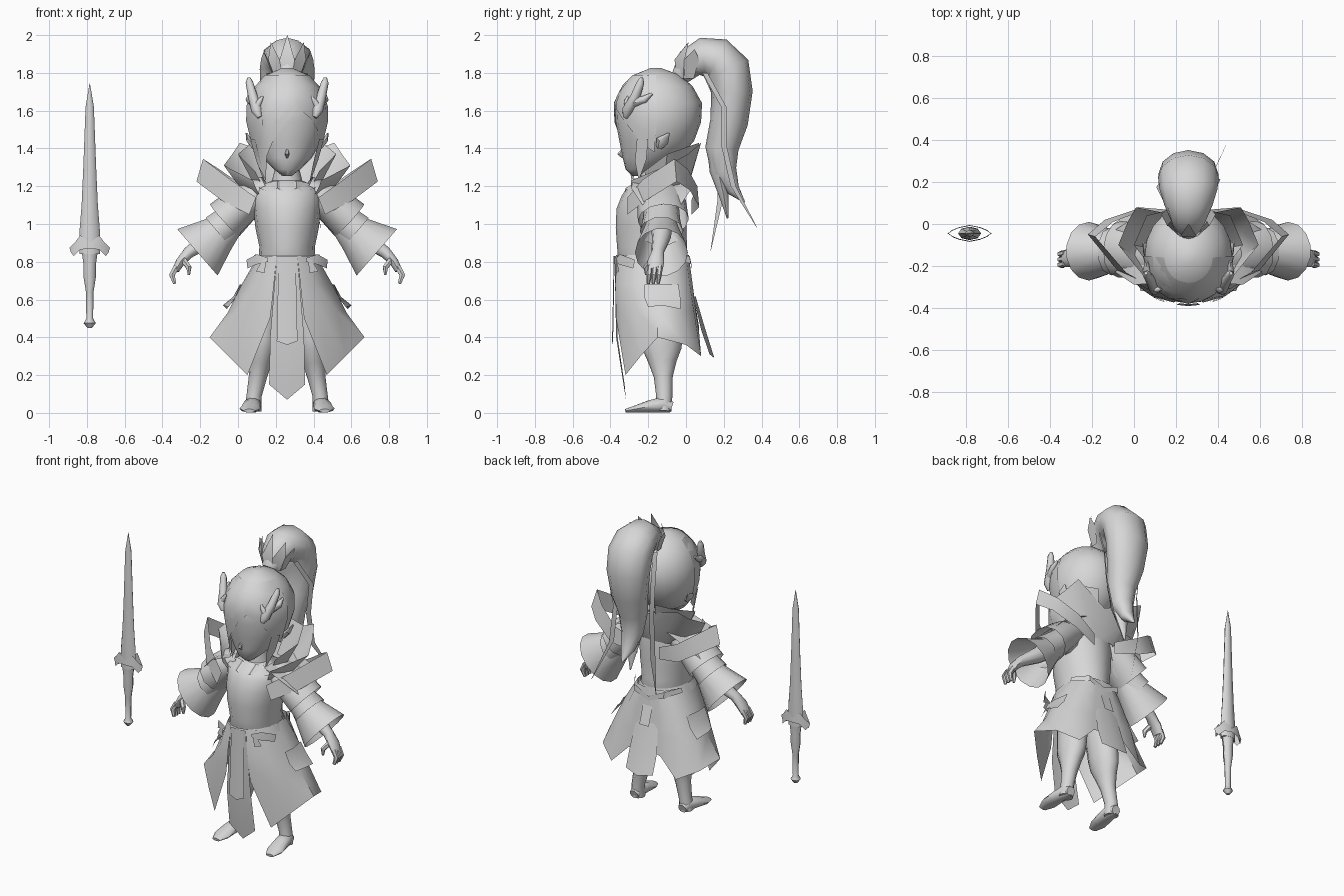
import bpy, bmesh, math
from mathutils import Vector

CX = 0.26  # the figure stands to the right of the sword
grey = bpy.data.materials.new("plain_grey")
grey.diffuse_color = (0.68, 0.68, 0.68, 1)


def grid(name, rows, closed=False, caps=False, mirror=False, cx=CX):
    """Skin rows of points into a sheet or a tube."""
    bm = bmesh.new()
    vs = [[bm.verts.new(p) for p in r] for r in rows]
    n = len(rows[0])
    for a, b in zip(vs, vs[1:]):
        for i in range(n if closed else n - 1):
            j = (i + 1) % n
            bm.faces.new((a[i], a[j], b[j], b[i]))
    if caps:
        bm.faces.new(vs[0][::-1])
        bm.faces.new(vs[-1])
    bmesh.ops.remove_doubles(bm, verts=bm.verts, dist=0.0005)
    bmesh.ops.recalc_face_normals(bm, faces=bm.faces)
    me = bpy.data.meshes.new(name)
    bm.to_mesh(me)
    bm.free()
    me.materials.append(grey)
    ob = bpy.data.objects.new(name, me)
    ob.location.x = cx
    bpy.context.collection.objects.link(ob)
    if mirror:
        ob.modifiers.new("mirror", 'MIRROR')
    return ob


def tube(name, path, n=12, ref=(1, 0, 0), caps=True, mirror=False, cx=CX):
    """Elliptic rings along a path of (x, y, z, radius along ref, other radius)."""
    pts = [Vector(p[:3]) for p in path]
    rows = []
    for i, p in enumerate(path):
        t = (pts[min(i + 1, len(pts) - 1)] - pts[max(i - 1, 0)]).normalized()
        u = Vector(ref)
        u = (u - t * u.dot(t)).normalized()
        v = t.cross(u)
        rows.append([pts[i] + u * p[3] * math.cos(k * math.tau / n)
                     + v * p[4] * math.sin(k * math.tau / n) for k in range(n)])
    return grid(name, rows, True, caps, mirror, cx)


def rings(name, levels, n=16, caps=True, cx=CX):
    """Horizontal rings (z, y, rx, ry)."""
    rows = [[(rx * math.cos(k * math.tau / n), y + ry * math.sin(k * math.tau / n), z)
             for k in range(n)] for z, y, rx, ry in levels]
    return grid(name, rows, True, caps, cx=cx)


# Head, nose, ears
head = [(1.255, -.26, .025, .025), (1.29, -.25, .07, .07), (1.35, -.185, .13, .15),
        (1.44, -.155, .185, .198), (1.54, -.146, .21, .226), (1.64, -.145, .208, .23),
        (1.73, -.15, .17, .185), (1.79, -.155, .11, .12), (1.825, -.16, .03, .03)]
rings("head", head, n=20)
tube("nose", [(0, -.335, 1.4, .005, .005), (0, -.352, 1.37, .012, .014),
              (0, -.335, 1.35, .005, .005)], 6)
tube("ear", [(.17, -.14, 1.41, .02, .02), (.2, -.125, 1.44, .035, .015),
             (.215, -.09, 1.48, .005, .005)], 6, ref=(0, 1, 0), mirror=True)


# Fringe: a shell hugging the forehead with a ragged lower edge of (angle, height)
def on_head(deg, z):
    zc = max(z, 1.42)
    for a, b in zip(head, head[1:]):
        if a[0] <= zc <= b[0]:
            f = (zc - a[0]) / (b[0] - a[0])
            y, rx, ry = (a[i] + (b[i] - a[i]) * f for i in (1, 2, 3))
    s = 1 - (zc - z) * .5
    t = math.radians(deg)
    return ((rx + .007) * s * math.sin(t), y - (ry + .007) * s * math.cos(t), z)


fringe = [(-88, 1.38), (-65, 1.31), (-44, 1.23), (-38, 1.36), (-25, 1.43), (0, 1.54),
          (17, 1.61), (35, 1.56), (50, 1.5), (70, 1.42), (88, 1.38)]
grid("fringe", [[on_head(a, 1.79 * f + z * (1 - f)) for a, z in fringe]
                for f in (0, .2, .4, .6, .8, 1)])
grid("side_lock", [[(.17, -.26, 1.45), (.195, -.2, 1.45)], [(.14, -.27, 1.33), (.165, -.21, 1.34)],
                   [(.12, -.25, 1.23), (.125, -.25, 1.23)]], mirror=True)

# Branching horns
tube("horn", [(.145, -.32, 1.565, .014, .014), (.16, -.31, 1.6, .03, .03),
              (.18, -.27, 1.67, .026, .026), (.2, -.24, 1.75, .02, .02),
              (.203, -.235, 1.775, .008, .008)], 8, mirror=True)
tube("horn_back_prong", [(.175, -.28, 1.64, .024, .024), (.2, -.22, 1.66, .02, .02),
                         (.2, -.18, 1.69, .007, .007)], 8, mirror=True)
tube("horn_front_prong", [(.165, -.305, 1.615, .02, .02), (.145, -.315, 1.65, .014, .014),
                          (.13, -.31, 1.675, .006, .006)], 8, mirror=True)

# Ponytail, lower lock, spiked tie and trailing ribbons
tube("ponytail", [(0, -.03, 1.78, .05, .05), (0, .02, 1.85, .085, .08), (0, .09, 1.882, .115, .105),
                  (0, .165, 1.873, .138, .115), (0, .22, 1.82, .145, .12),
                  (0, .243, 1.7, .142, .11),
                  (0, .228, 1.54, .12, .1), (0, .19, 1.4, .09, .088), (0, .2, 1.28, .07, .068),
                  (0, .25, 1.18, .045, .035), (0, .31, 1.115, .004, .004)], 12)
tube("ponytail_lock", [(0, .17, 1.42, .08, .06), (0, .17, 1.28, .06, .045),
                       (0, .2, 1.15, .035, .025), (0, .22, 1.03, .004, .004)], 8)
for a in (-84, -42, 0, 42, 84):
    s, c = math.sin(math.radians(a)), math.cos(math.radians(a))
    low, mid = Vector((.065 * s, .02 - .065 * c, 1.77)), Vector((.105 * s, .04 - .1 * c, 1.87))
    side = Vector((c, s, 0)) * .04
    tip = Vector((.13 * s, .05 - .05 * c, 2.0 - abs(a) * .0009))
    grid("hair_tie_spike", [[low - side * .7, low + side * .7], [mid - side, mid + side],
                            [tip, tip + side * .05]])


def ribbon(name, path):
    grid(name, [[(x - .008, y - .014, z), (x + .008, y + .014, z)] for x, y, z in path[:-1]]
         + [[path[-1], Vector(path[-1]) + Vector((.002, .002, 0))]])


ribbon("ribbon_right", [(.1, .1, 1.8), (.145, .2, 1.62), (.125, .2, 1.42), (.12, .25, 1.2),
                        (.178, .375, .98)])
ribbon("ribbon_left", [(-.1, .1, 1.8), (-.145, .19, 1.6), (-.13, .18, 1.4), (-.14, .18, 1.12),
                       (-.13, .13, .86)])

# Body, neck and belt
rings("torso", [(.72, -.17, .14, .15), (.82, -.175, .15, .185), (.88, -.18, .147, .185),
                (.98, -.185, .168, .187), (1.08, -.185, .178, .183), (1.15, -.175, .183, .165),
                (1.19, -.165, .165, .15), (1.23, -.165, .08, .08), (1.33, -.18, .055, .055)])
rings("belt", [(.79, -.178, .178, .2), (.835, -.178, .155, .193)], caps=False)

# Flared collar rising behind the head
grid("collar", [
    [(0, -.01, 1.14), (.1, -.02, 1.14), (.17, -.08, 1.14), (.19, -.16, 1.14), (.15, -.27, 1.16)],
    [(0, .03, 1.26), (.14, .03, 1.27), (.25, -.03, 1.25), (.27, -.15, 1.22), (.17, -.29, 1.2)],
    [(0, .03, 1.34), (.25, .08, 1.43), (.29, .01, 1.37), (.335, -.1, 1.31), (.18, -.29, 1.23)]],
    mirror=True)
grid("collar_inner", [
    [(.03, .0, 1.2), (.12, -.03, 1.2), (.16, -.12, 1.18), (.13, -.2, 1.2)],
    [(.08, .07, 1.43), (.2, .04, 1.42), (.26, -.1, 1.37), (.17, -.22, 1.28)]], mirror=True)
grid("neckline", [[(0, -.325, 1.16), (.05, -.32, 1.19), (.09, -.3, 1.17), (.15, -.27, 1.19)],
                  [(0, -.25, 1.2), (.05, -.25, 1.23), (.1, -.22, 1.22), (.15, -.18, 1.2)]],
     mirror=True)
for y in (-.23, -.13, -.03):
    grid("shoulder_petal", [[(.13, y - .05, 1.24), (.13, y + .05, 1.24)],
                            [(.26, y - .06, 1.19), (.26, y + .06, 1.19)],
                            [(.35, y, 1.1), (.35, y + .002, 1.1)]], mirror=True)

# Wide strap looping out over each shoulder
grid("shoulder_strap", [
    [(.165, -.31, 1.14), (.3, -.23, 1.235), (.445, -.06, 1.345), (.36, .01, 1.29),
     (.23, .06, 1.2), (.08, .03, 1.13)],
    [(.2, -.31, 1.05), (.34, -.22, 1.12), (.48, -.05, 1.225), (.4, .02, 1.18),
     (.25, .07, 1.09), (.08, .03, 1.05)]], mirror=True)

# Tiered sleeves, arm and hand
Y = (0, 1, 0)
tube("upper_arm", [(.12, -.14, 1.13, .09, .08), (.25, -.13, 1.06, .07, .07),
                   (.4, -.13, .93, .05, .05), (.52, -.15, .85, .033, .033),
                   (.565, -.16, .8, .045, .025), (.59, -.165, .755, .04, .02)], 10, Y, mirror=True)
tube("shoulder_cap", [(.1, -.14, 1.19, .1, .07), (.22, -.13, 1.12, .13, .1),
                      (.33, -.12, 1.02, .135, .115)], 12, Y, caps=False, mirror=True)
tube("middle_sleeve", [(.19, -.13, 1.12, .09, .08), (.3, -.13, 1.02, .1, .09),
                       (.37, -.13, .96, .115, .1)], 10, Y, caps=False, mirror=True)
tube("wide_sleeve", [(.25, -.13, 1.05, .065, .06), (.36, -.13, .95, .1, .105),
                     (.475, -.13, .85, .14, .167)], 14, Y, caps=False, mirror=True)
for k in range(3):
    y = -.19 + k * .026
    tube("finger", [(.585, y, .775, .015, .018), (.61, y - .005, .73, .015, .017),
                    (.595, y - .01, .685, .009, .01)], 6, Y, mirror=True)
tube("thumb", [(.55, -.18, .81, .018, .018), (.52, -.21, .77, .016, .016),
               (.52, -.21, .73, .007, .007)], 6, Y, mirror=True)

# Open skirt: columns run from the waist to a ragged hem
skirt = [((.055, -.365, .83), (.07, -.375, .68), (.08, -.372, .58), (.09, -.37, .5)),
         ((.11, -.33, .83), (.15, -.345, .68), (.175, -.345, .54), (.21, -.32, .2)),
         ((.14, -.26, .83), (.2, -.27, .68), (.265, -.26, .54), (.31, -.24, .3)),
         ((.155, -.17, .83), (.24, -.16, .68), (.315, -.15, .53), (.41, -.15, .4)),
         ((.145, -.07, .83), (.23, -.05, .68), (.3, -.04, .53), (.36, -.0, .36)),
         ((.1, .0, .83), (.16, .02, .68), (.2, .04, .55), (.24, .08, .3)),
         ((.05, .015, .83), (.08, .035, .68), (.1, .05, .55), (.12, .07, .42)),
         ((0, .015, .83), (0, .035, .68), (0, .05, .57), (0, .07, .45))]
grid("skirt", skirt, mirror=True)
grid("skirt_side_flap", [[(.245, -.22, .68), (.25, -.14, .68), (.235, -.04, .68)],
                         [(.275, -.22, .61), (.285, -.14, .615), (.27, -.03, .61)],
                         [(.31, -.2, .56), (.34, -.13, .57), (.32, -.03, .55)]], mirror=True)
grid("front_panel", [[(0, -.378, .83), (.055, -.372, .83)], [(0, -.37, .4), (.09, -.362, .4)],
                     [(0, -.318, .07), (.095, -.325, .15)]], mirror=True)
grid("front_sash", [[(0, -.383, .83), (.045, -.378, .83)], [(0, -.387, .6), (.05, -.382, .6)],
                    [(0, -.392, .36), (.055, -.386, .38)]], mirror=True)
grid("back_panel", [[(0, .05, .62), (.08, .04, .61)], [(0, .1, .45), (.1, .08, .44)],
                    [(0, .15, .29), (.1, .125, .31)]], mirror=True)
grid("back_tag", [[(-.035, .035, .72), (.035, .035, .72)], [(-.035, .075, .6), (.035, .075, .6)]])

# Bows and tails at the waist
grid("waist_bow", [[(.1, -.37, .82), (.1, -.37, .8)], [(.16, -.35, .84), (.165, -.352, .785)],
                   [(.215, -.27, .81), (.21, -.28, .765)]], mirror=True)
grid("bow_tail", [[(.11, -.37, .81), (.13, -.365, .81)], [(.12, -.37, .74), (.165, -.355, .75)]],
     mirror=True)
grid("back_sash", [[(.0, .03, .78), (.0, .03, .75)], [(.11, .02, .83), (.11, .025, .79)],
                   [(.17, -.08, .84), (.18, -.08, .81)]], mirror=True)

# Legs and feet
tube("leg", [(.1, -.15, .74, .085, .1), (.11, -.14, .55, .085, .112), (.125, -.13, .4, .08, .11),
             (.132, -.127, .34, .074, .104), (.142, -.125, .27, .06, .075),
             (.155, -.12, .19, .048, .05),
             (.175, -.115, .09, .04, .043), (.18, -.12, .01, .045, .042)], 12, mirror=True)
tube("foot", [(.18, -.075, .03, .03, .03), (.18, -.12, .045, .045, .044),
              (.19, -.19, .035, .05, .034), (.197, -.26, .022, .055, .021),
              (.2, -.32, .011, .028, .01)], 10, mirror=True)

# Sword: faceted blade, leafy guard, handle and pommel
SX, SY = -.785, -.045
rings("blade", [(.84, SY, .055, .032), (.95, SY, .055, .03), (1.1, SY, .043, .026),
                (1.3, SY, .034, .021), (1.62, SY, .022, .016), (1.745, SY, .001, .001)],
      n=8, cx=SX)
rings("sword_handle", [(.45, SY, .012, .012), (.475, SY, .032, .03), (.5, SY, .018, .018),
                       (.64, SY, .02, .02), (.72, SY, .033, .028), (.78, SY, .032, .028),
                       (.85, SY, .042, .032)], n=8, cx=SX)
for s in (-1, 1):
    grid("guard_leaf", [[(0, SY + s * .036, .9), (0, SY + s * .04, .87)],
                        [(.05, SY + s * .026, .94), (.05, SY + s * .03, .865)],
                        [(.08, SY + s * .014, .9), (.085, SY + s * .016, .83)],
                        [(.107, SY, .875), (.1, SY, .85)]], mirror=True, cx=SX)

# Smooth shading with sharp folds kept
bpy.ops.object.select_all(action='SELECT')
bpy.context.view_layer.objects.active = bpy.context.selected_objects[0]
bpy.ops.object.shade_smooth_by_angle(angle=math.radians(45))
